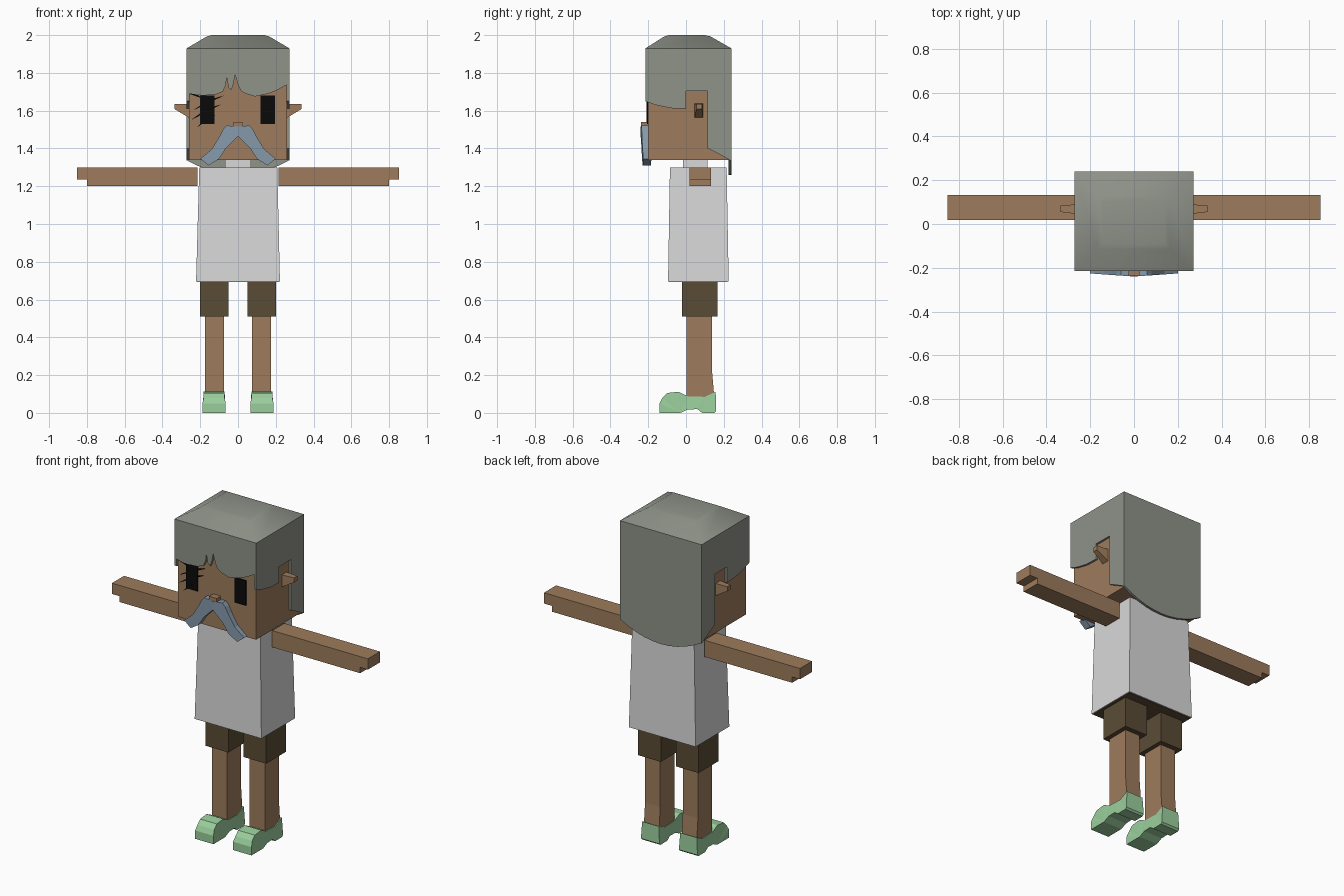
import bpy, bmesh
from mathutils import Vector

if "Cube" in bpy.data.objects:
    bpy.data.objects.remove(bpy.data.objects["Cube"])


def material(name, *rgb):
    """Flat colour given as 8-bit display values, stored as linear."""
    lin = [((c / 255 + 0.055) / 1.055) ** 2.4 for c in rgb] + [1]
    m = bpy.data.materials.new(name)
    m.use_nodes = True
    m.diffuse_color = lin
    bsdf = m.node_tree.nodes["Principled BSDF"]
    bsdf.inputs["Base Color"].default_value = lin
    bsdf.inputs["Roughness"].default_value = 0.9
    return m


SKIN = material("skin brown", 158, 124, 93)
HAIR = material("grey hair", 143, 147, 137)
SHIRT = material("pale grey shirt", 217, 217, 217)
SHORTS = material("dark brown shorts", 90, 75, 53)
SHOE = material("mint green shoe", 154, 206, 156)
STACHE = material("blue grey moustache", 134, 154, 171)
BLACK = material("black eye", 10, 10, 10)


def finish(name, bm, mat, mirror=False, bevel=0):
    bmesh.ops.recalc_face_normals(bm, faces=bm.faces)
    me = bpy.data.meshes.new(name)
    bm.to_mesh(me)
    bm.free()
    me.materials.append(mat)
    ob = bpy.data.objects.new(name, me)
    bpy.context.collection.objects.link(ob)
    if bevel:
        b = ob.modifiers.new("soft edges", "BEVEL")
        b.width, b.segments = bevel, 1
    if mirror:
        ob.modifiers.new("other side", "MIRROR")
    return ob


def loft(name, rings, mat, **kw):
    """Rectangular sections (x0, x1, y0, y1, z) joined from bottom to top."""
    bm = bmesh.new()
    loops = [[bm.verts.new(p) for p in ((a, c, z), (b, c, z), (b, d, z), (a, d, z))]
             for a, b, c, d, z in rings]
    for lo, hi in zip(loops, loops[1:]):
        for i in range(4):
            j = (i + 1) % 4
            bm.faces.new((lo[i], lo[j], hi[j], hi[i]))
    bm.faces.new(loops[0])
    bm.faces.new(loops[-1])
    return finish(name, bm, mat, **kw)


def box(name, x0, x1, y0, y1, z0, z1, mat, **kw):
    return loft(name, [(x0, x1, y0, y1, z0), (x0, x1, y0, y1, z1)], mat, **kw)


def prism(name, pts, axis, lo, hi, mat, **kw):
    """Outline in (x, z) or (y, z), extruded along the remaining axis."""
    bm = bmesh.new()
    put = (lambda u, z: (lo, u, z)) if axis == "x" else (lambda u, z: (u, lo, z))
    face = bm.faces.new([bm.verts.new(put(*p)) for p in pts])
    out = bmesh.ops.extrude_face_region(bm, geom=[face])["geom"]
    step = Vector((hi - lo, 0, 0)) if axis == "x" else Vector((0, hi - lo, 0))
    bmesh.ops.translate(bm, vec=step, verts=[g for g in out if isinstance(g, bmesh.types.BMVert)])
    bmesh.ops.triangulate(bm, faces=[f for f in bm.faces if len(f.verts) > 4])
    return finish(name, bm, mat, **kw)


# Head and face
box("head", -0.26, 0.26, -0.2, 0.228, 1.34, 1.925, SKIN)
box("nose", -0.025, 0.025, -0.238, -0.2, 1.505, 1.54, SKIN)
box("right_eye", -0.2, -0.125, -0.207, -0.199, 1.53, 1.68, BLACK)
box("left_eye", 0.12, 0.195, -0.207, -0.199, 1.53, 1.68, BLACK)
lashes = [(-0.26, 1.69, -0.19, 1.665), (-0.24, 1.6, -0.075, 1.68),
          (-0.25, 1.55, -0.085, 1.635), (-0.22, 1.51, -0.12, 1.575)]
for i, (x0, z0, x1, z1) in enumerate(lashes):
    prism(f"eyelash_{i + 1}", [(x0, z0), (x1, z1), ((x0 + x1) / 2, (z0 + z1) / 2 + 0.016)],
          "y", -0.209, -0.2, BLACK)

# Tapered ears
ear = bmesh.new()
inner = [ear.verts.new((0.255, y, z)) for y, z in
         ((0.045, 1.56), (0.09, 1.56), (0.09, 1.637), (0.045, 1.637))]
outer = [ear.verts.new((0.335, y, z)) for y, z in
         ((0.055, 1.608), (0.085, 1.608), (0.085, 1.635), (0.055, 1.635))]
for i in range(4):
    ear.faces.new((inner[i], inner[i - 1], outer[i - 1], outer[i]))
ear.faces.new(inner)
ear.faces.new(outer)
finish("ears", ear, SKIN, mirror=True)

# Moustache, swept back slightly towards the tips
half = [(0.06, 1.522), (0.08, 1.5), (0.1, 1.46), (0.14, 1.395), (0.2, 1.345),
        (0.155, 1.31), (0.1, 1.345), (0.065, 1.4)]
outline = [(0, 1.515)] + half + [(0, 1.465)] + [(-x, z) for x, z in reversed(half)]
stache = prism("moustache", outline, "y", -0.24, -0.197, STACHE)
for v in stache.data.vertices:
    v.co.y += 0.07 * abs(v.co.x)

# Hair: domed crown and four cut panels
crown = loft("hair_crown", [(-0.272, 0.272, -0.215, 0.24, 1.925),
                            (-0.272, 0.272, -0.215, 0.24, 1.93),
                            (-0.165, 0.165, -0.115, 0.13, 1.993),
                            (-0.14, 0.14, -0.09, 0.1, 2.0)], HAIR)
for p in crown.data.polygons:
    p.use_smooth = p.normal.z > 0.3
for e in crown.data.edges:
    if all(abs(crown.data.vertices[i].co.z - 1.93) < 0.001 for i in e.vertices):
        e.use_edge_sharp = True
fringe = [(-0.272, 1.93), (-0.272, 1.695), (-0.19, 1.68), (-0.12, 1.685), (-0.08, 1.7),
          (-0.065, 1.735), (-0.06, 1.775), (-0.05, 1.72), (-0.035, 1.71), (-0.025, 1.74),
          (-0.015, 1.79), (0, 1.735), (0.015, 1.705), (0.04, 1.69), (0.09, 1.675),
          (0.16, 1.69), (0.21, 1.71), (0.272, 1.745), (0.272, 1.93)]
prism("hair_fringe", fringe, "y", -0.215, -0.2, HAIR)
side = [(-0.215, 1.93), (-0.215, 1.65), (-0.16, 1.63), (-0.08, 1.613), (0, 1.61),
        (0, 1.705), (0.115, 1.705), (0.115, 1.4), (0.175, 1.37), (0.24, 1.335), (0.24, 1.93)]
prism("hair_sides", side, "x", 0.258, 0.272, HAIR, mirror=True)
nape = [(0.272 * t / 5, 1.26 + 0.078 * (t / 5) ** 2) for t in range(-5, 6)]
prism("hair_back", nape + [(0.272, 1.93), (-0.272, 1.93)], "y", 0.226, 0.24, HAIR)

# Shirt, collar and dark hem underside
loft("shirt", [(-0.222, 0.222, -0.095, 0.226, 0.695),
               (-0.205, 0.208, -0.085, 0.215, 1.3)], SHIRT)
box("collar", -0.07, 0.07, -0.015, 0.115, 1.295, 1.34, SHIRT)
box("shirt_underside", -0.216, 0.216, -0.089, 0.22, 0.692, 0.696, SHORTS)

# Arms with a stepped hand
prism("arms", [(0.215, 1.2), (0.8, 1.2), (0.8, 1.235), (0.852, 1.235),
               (0.852, 1.3), (0.215, 1.3)], "y", 0.018, 0.133, SKIN, mirror=True)

# Shorts and legs
box("shorts", 0.05, 0.202, -0.02, 0.168, 0.51, 0.695, SHORTS, mirror=True)
loft("legs", [(0.075, 0.176, 0.003, 0.15, 0.08), (0.075, 0.176, 0.003, 0.138, 0.22),
              (0.075, 0.176, 0.003, 0.138, 0.515)], SKIN, mirror=True)

# Shoes with an arched sole
sole = [(-0.14, 0), (-0.14, 0.05), (-0.125, 0.08), (-0.1, 0.105), (-0.04, 0.112),
        (0.01, 0.088), (0.1, 0.085), (0.157, 0.112), (0.16, 0.01), (0.15, 0),
        (0.085, 0), (0.06, 0.02), (0.01, 0.018), (-0.03, 0)]
shoes = prism("shoes", sole, "x", 0.065, 0.188, SHOE, mirror=True)
for v in shoes.data.vertices:
    if v.co.z > 0.07:
        v.co.x += 0.006 if v.co.x < 0.12 else -0.006
